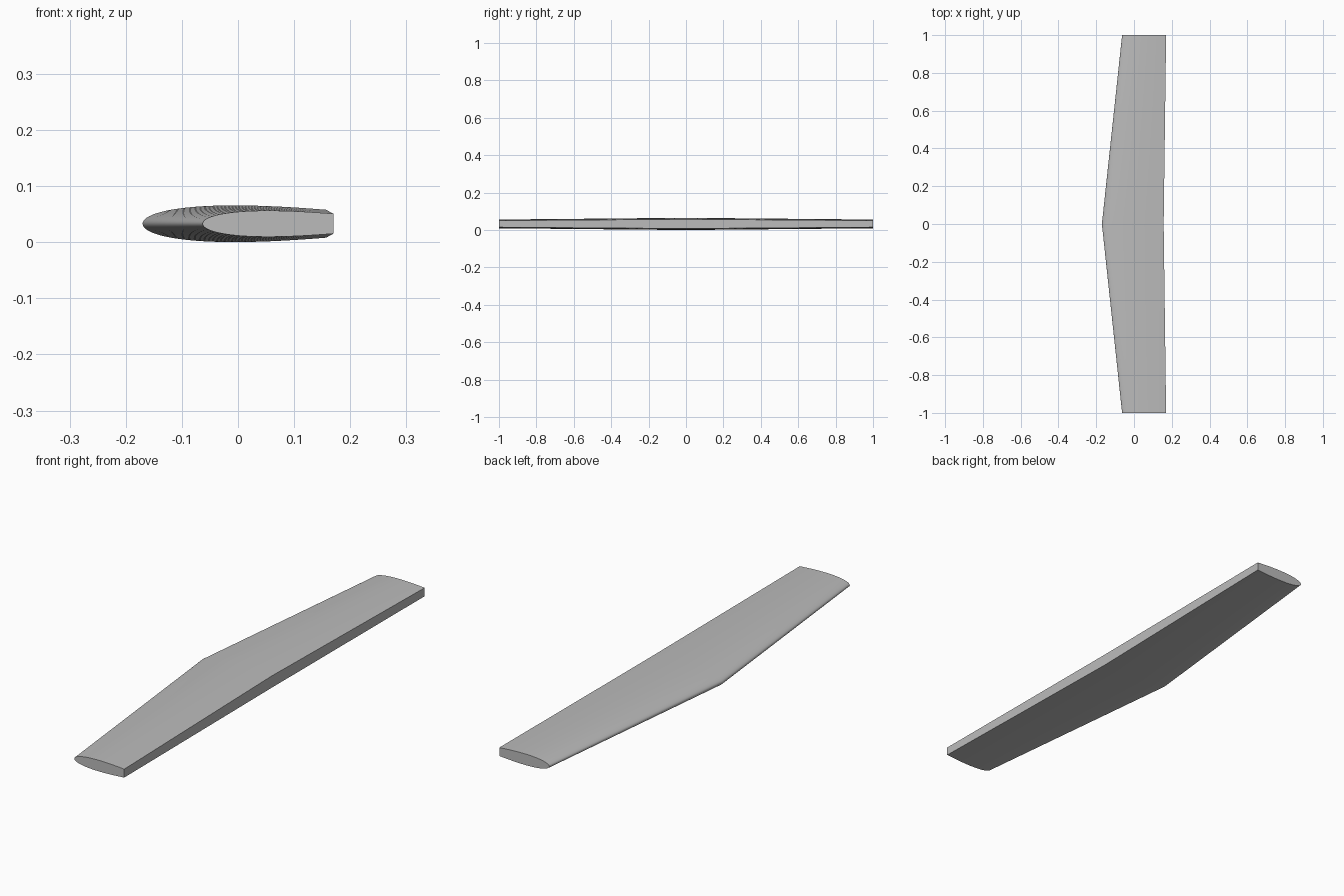
import bpy
import bmesh
import math

cube = bpy.data.objects.get("Cube")
if cube:
    bpy.data.objects.remove(cube, do_unlink=True)

MID_Z = 0.033
CUT = 0.6      # the section is cut square at this share of its chord
STEPS = 36


def half_thickness(t):
    """Half thickness of a symmetric 12 percent aerofoil at chord share t."""
    return 0.6 * (0.2969 * math.sqrt(t) - 0.126 * t - 0.3516 * t**2
                  + 0.2843 * t**3 - 0.1015 * t**4)


def section(bm, y, nose, tail):
    """Closed loop: upper tail edge, round the nose, lower tail edge."""
    chord = (tail - nose) / CUT
    ring = []
    for i in range(-STEPS, STEPS + 1):
        t = CUT * (1 - math.cos(abs(i) / STEPS * math.pi / 2))
        side = -1 if i > 0 else 1
        ring.append(bm.verts.new((nose + t * chord, y,
                                  MID_Z + side * chord * half_thickness(t))))
    return ring


# Wing: tip, root and tip sections joined by straight lofts
bm = bmesh.new()
rings = [section(bm, -1, -0.063, 0.17),
         section(bm, 0, -0.17, 0.157),
         section(bm, 1, -0.063, 0.17)]
for a, b in zip(rings, rings[1:]):
    for i in range(len(a)):
        j = (i + 1) % len(a)
        bm.faces.new((a[i], a[j], b[j], b[i]))

# Flat tip caps
bm.faces.new(rings[0])
bm.faces.new(rings[-1])
bmesh.ops.recalc_face_normals(bm, faces=bm.faces)

mesh = bpy.data.meshes.new("wing")
bm.to_mesh(mesh)
bm.free()
wing = bpy.data.objects.new("wing", mesh)
bpy.context.collection.objects.link(wing)

# Plain grey
grey = bpy.data.materials.new("light_grey")
grey.use_nodes = True
colour = (0.5, 0.5, 0.5, 1)
grey.diffuse_color = colour
grey.node_tree.nodes["Principled BSDF"].inputs["Base Color"].default_value = colour
mesh.materials.append(grey)

# Smooth skin with sharp tail and tip edges
bpy.ops.object.select_all(action="DESELECT")
wing.select_set(True)
bpy.context.view_layer.objects.active = wing
bpy.ops.object.shade_smooth_by_angle(angle=math.radians(30))
